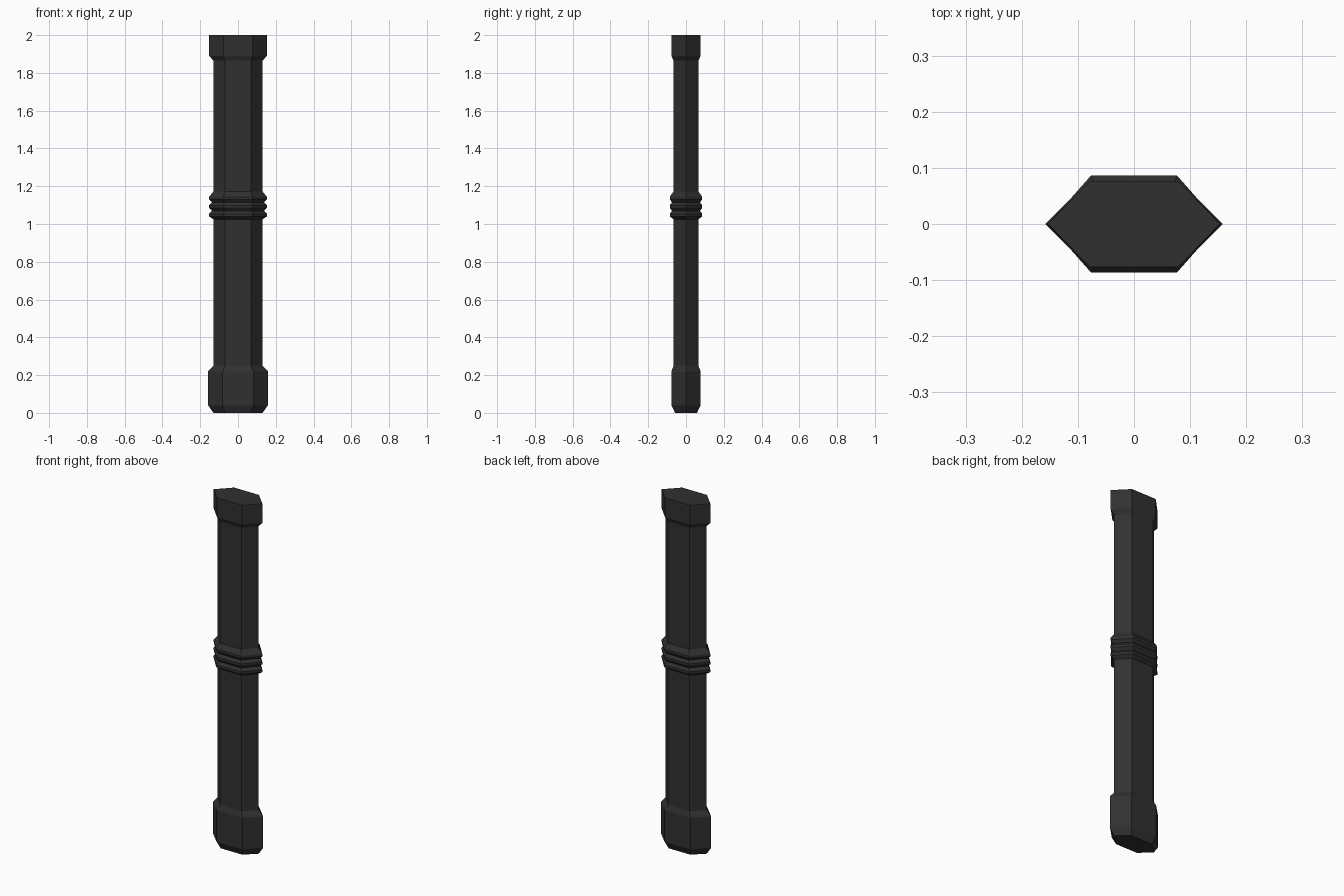
import bpy
import bmesh

cube = bpy.data.objects.get("Cube")
if cube:
    bpy.data.objects.remove(cube, do_unlink=True)

mat = bpy.data.materials.new("charcoal black")
mat.use_nodes = True
colour = (0.03, 0.03, 0.03, 1)
mat.diffuse_color = colour
mat.node_tree.nodes["Principled BSDF"].inputs["Base Color"].default_value = colour


def hex_column(name, profile):
    """Loft flat-sided hexagons; each ring is (z, tip x, shoulder x, half depth)."""
    bm = bmesh.new()
    rings = []
    for z, tip, shoulder, depth in profile:
        outline = [(tip, 0), (shoulder, depth), (-shoulder, depth),
                   (-tip, 0), (-shoulder, -depth), (shoulder, -depth)]
        rings.append([bm.verts.new((x, y, z)) for x, y in outline])
    for low, high in zip(rings, rings[1:]):
        for i in range(6):
            j = (i + 1) % 6
            bm.faces.new((low[i], low[j], high[j], high[i]))
    bm.faces.new(rings[0][::-1])
    bm.faces.new(rings[-1])
    mesh = bpy.data.meshes.new(name)
    bm.to_mesh(mesh)
    bm.free()
    mesh.materials.append(mat)
    obj = bpy.data.objects.new(name, mesh)
    bpy.context.collection.objects.link(obj)
    return obj


shaft = (0.13, 0.068, 0.066)
wide = (0.153, 0.078, 0.077)
base = (0.158, 0.081, 0.077)
ridge = (0.153, 0.077, 0.086)
groove = (0.138, 0.07, 0.074)

# Chamfered foot
hex_column("foot", [(0, 0.13, 0.068, 0.058), (0.04, *base),
                    (0.22, *base), (0.25, *shaft)])

# Lower and upper shaft
hex_column("lower_shaft", [(0.25, *shaft), (1.025, *shaft)])
hex_column("upper_shaft", [(1.172, *shaft), (1.865, *shaft)])

# Ribbed collar: three ridges separated by grooves
collar = [(1.025, *shaft)]
for z in (1.04, 1.085, 1.13):
    collar += [(z, *ridge), (z + 0.014, *ridge)]
    if z < 1.1:
        collar.append((z + 0.03, *groove))
collar.append((1.172, *shaft))
hex_column("ribbed_collar", collar)

# Flared top cap
hex_column("top_cap", [(1.865, *shaft), (1.89, *wide), (2, *wide)])
